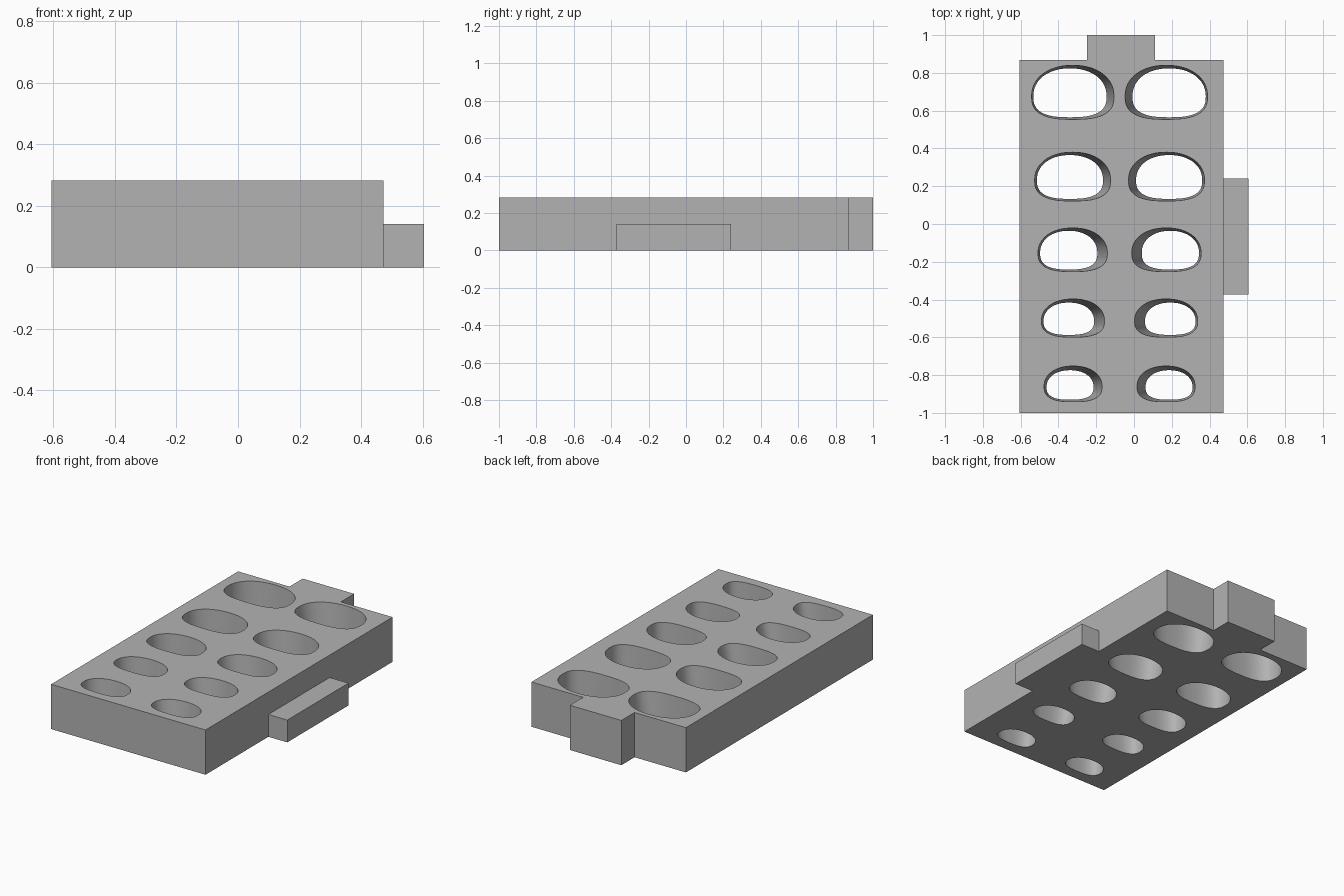
import bpy, bmesh, math

cube = bpy.data.objects.get("Cube")
if cube:
    bpy.data.objects.remove(cube, do_unlink=True)

HEIGHT = 0.283
MIRROR_X = -0.0765   # line between the two columns of holes
SEGMENTS = 64

grey = bpy.data.materials.new("plain_grey")
grey.use_nodes = True
colour = (0.45, 0.45, 0.45, 1)
grey.diffuse_color = colour
grey.node_tree.nodes["Principled BSDF"].inputs["Base Color"].default_value = colour


def finish(name, bm):
    bmesh.ops.recalc_face_normals(bm, faces=bm.faces)
    mesh = bpy.data.meshes.new(name)
    bm.to_mesh(mesh)
    bm.free()
    mesh.materials.append(grey)
    obj = bpy.data.objects.new(name, mesh)
    bpy.context.collection.objects.link(obj)
    return obj


def prism(name, outline, height):
    bm = bmesh.new()
    base = bm.faces.new([bm.verts.new((x, y, 0)) for x, y in outline])
    top = bmesh.ops.extrude_face_region(bm, geom=[base])
    verts = [v for v in top["geom"] if isinstance(v, bmesh.types.BMVert)]
    bmesh.ops.translate(bm, verts=verts, vec=(0, 0, height))
    return finish(name, bm)


def rounded_ring(x0, x1, y0, y1):
    """Oval with a domed back edge and a flatter front edge."""
    cx, rx = (x0 + x1) / 2, (x1 - x0) / 2
    cy = y0 + 0.43 * (y1 - y0)
    ring = []
    for i in range(SEGMENTS):
        a = math.tau * i / SEGMENTS
        c, s = math.cos(a), math.sin(a)
        power = 2 / (2.15 if s > 0 else 2.7)
        ry = y1 - cy if s > 0 else cy - y0
        ring.append((cx + rx * math.copysign(abs(c) ** power, c),
                     cy + ry * math.copysign(abs(s) ** power, s)))
    return ring


def add_hole(bm, lower, upper, side):
    """Tapered plug, extended past both faces of the block."""
    rings = []
    for t in (-0.1, 1.1):
        ring = []
        for (ax, ay), (bx, by) in zip(lower, upper):
            x, y = ax + (bx - ax) * t, ay + (by - ay) * t
            ring.append(bm.verts.new((MIRROR_X + side * (x - MIRROR_X), y, HEIGHT * t)))
        rings.append(ring)
    bm.faces.new(rings[0])
    bm.faces.new(rings[1])
    for i in range(SEGMENTS):
        j = (i + 1) % SEGMENTS
        bm.faces.new((rings[0][i], rings[0][j], rings[1][j], rings[1][i]))


# Main block with the tab on its back edge
block = prism("block", [(-0.607, -1), (0.473, -1), (0.473, 0.868), (0.112, 0.868),
                        (0.112, 1), (-0.248, 1), (-0.248, 0.868), (-0.607, 0.868)], HEIGHT)

# Low tab on the left side
prism("side_tab", [(0.473, -0.372), (0.605, -0.372), (0.605, 0.24), (0.473, 0.24)], 0.141)

# Tapered holes: upper opening, then lower opening (x0, x1, y0, y1)
holes = [
    ((-0.542, -0.106, 0.554, 0.840), (-0.533, -0.145, 0.565, 0.824)),
    ((-0.526, -0.124, 0.122, 0.380), (-0.514, -0.164, 0.133, 0.365)),
    ((-0.508, -0.141, -0.252, -0.021), (-0.497, -0.194, -0.241, -0.036)),
    ((-0.490, -0.156, -0.599, -0.397), (-0.479, -0.211, -0.587, -0.416)),
    ((-0.476, -0.169, -0.941, -0.752), (-0.463, -0.214, -0.930, -0.774)),
]
bm = bmesh.new()
for upper, lower in holes:
    for side in (1, -1):
        add_hole(bm, rounded_ring(*lower), rounded_ring(*upper), side)
cutter = finish("hole_cutter", bm)

# Cut the holes and keep only the finished block
cut = block.modifiers.new("holes", 'BOOLEAN')
cut.operation = 'DIFFERENCE'
cut.solver = 'EXACT'
cut.object = cutter
bpy.ops.object.select_all(action='DESELECT')
block.select_set(True)
bpy.context.view_layer.objects.active = block
bpy.ops.object.modifier_apply(modifier=cut.name)
bpy.data.objects.remove(cutter, do_unlink=True)
bpy.ops.object.shade_smooth_by_angle(angle=math.radians(30))
